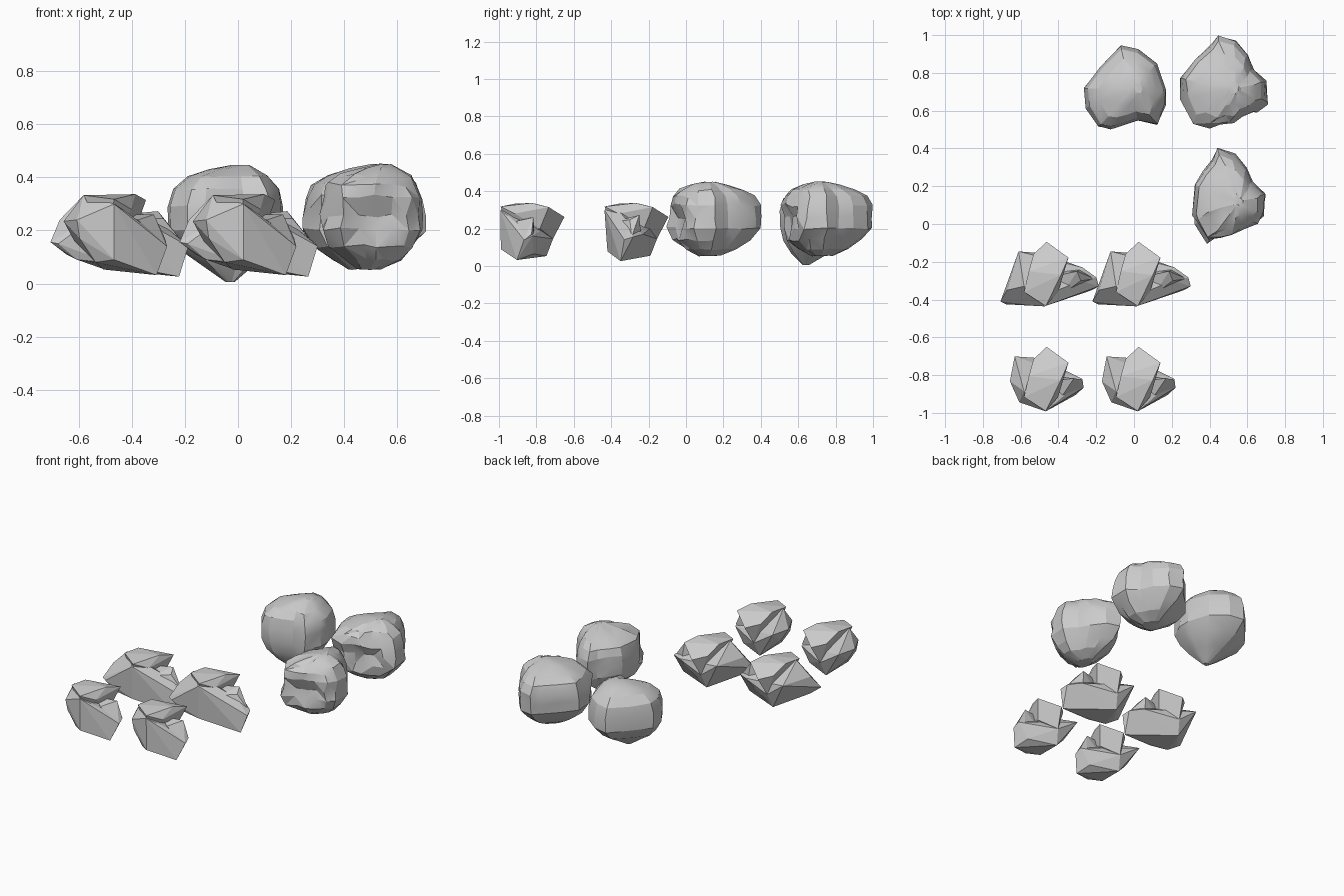
import bpy, bmesh, math, random
from mathutils import Vector

if "Cube" in bpy.data.objects:
    bpy.data.objects.remove(bpy.data.objects["Cube"])


def link(name, bm):
    bmesh.ops.recalc_face_normals(bm, faces=bm.faces)
    me = bpy.data.meshes.new(name)
    bm.to_mesh(me)
    bm.free()
    ob = bpy.data.objects.new(name, me)
    bpy.context.collection.objects.link(ob)
    return ob


def hull(name, pts):
    bm = bmesh.new()
    for p in pts:
        bm.verts.new(p)
    r = bmesh.ops.convex_hull(bm, input=bm.verts)
    junk = {v for v in r["geom_interior"] + r["geom_unused"] if isinstance(v, bmesh.types.BMVert)}
    bmesh.ops.delete(bm, geom=list(junk), context='VERTS')
    bmesh.ops.dissolve_limit(bm, angle_limit=math.radians(6), verts=bm.verts, edges=bm.edges)
    return link(name, bm)


def chipped_stone(name, parts):
    """Faceted stone: several convex chunks joined into one."""
    base = hull(name, parts[0])
    for pts in parts[1:]:
        chunk = hull("chunk", pts)
        m = base.modifiers.new("join", 'BOOLEAN')
        m.operation, m.solver, m.object = 'UNION', 'EXACT', chunk
        me = bpy.data.meshes.new_from_object(
            base.evaluated_get(bpy.context.evaluated_depsgraph_get()))
        base.modifiers.clear()
        base.data = me
        bpy.data.objects.remove(chunk)
        bpy.context.view_layer.update()
    return base


def copy_at(ob, name, offset):
    c = bpy.data.objects.new(name, ob.data)
    c.location = offset
    bpy.context.collection.objects.link(c)


# overhanging cap shared by the four small stones
cap = [(.02, -.435, .318), (-.095, -.36, .333), (-.07, -.25, .333), (.10, -.27, .337),
       (.14, -.178, .315), (.024, -.094, .262), (-.045, -.16, .28), (.10, -.225, .20),
       (.085, -.36, .28), (.03, -.165, .17), (.0, -.155, .145), (.0, -.38, .15)]

# long stones
long_body = [(-.22, -.41, .156), (-.19, -.425, .15), (-.185, -.35, .24), (-.124, -.145, .24),
             (-.095, -.33, .333), (.013, -.436, .30), (-.16, -.38, .11),
             (-.02, -.19, .055), (.005, -.42, .078), (-.12, -.41, .09), (.06, -.36, .30),
             (.124, -.38, .07), (.205, -.30, .22), (.288, -.283, .155), (.30, -.33, .141),
             (.265, -.35, .026), (.19, -.33, .04), (.0, -.155, .145), (.214, -.23, .17)]
long_lobe = [(.186, -.25, .273), (.205, -.30, .246), (.28, -.29, .155), (.11, -.37, .24),
             (.05, -.25, .12), (.05, -.28, .26), (.2, -.24, .16)]
e = chipped_stone("long_stone_right", [long_body, cap, long_lobe])
copy_at(e, "long_stone_left", (-.487, 0, 0))

# short stones
short_body = [(-.17, -.277, .235), (-.145, -.145, .24), (-.12, -.388, .24), (-.11, -.38, .17),
              (-.095, -.33, .333), (.02, -.436, .30), (-.05, -.38, .08), (-.13, -.26, .16),
              (-.02, -.19, .053), (.02, -.434, .09), (.066, -.398, .10), (.066, -.398, .27),
              (.124, -.376, .06), (.214, -.265, .16), (.22, -.31, .14),
              (.18, -.348, .032), (.15, -.26, .065), (.0, -.155, .145)]
short_lobe = [(.17, -.26, .26), (.212, -.27, .17), (.218, -.31, .14), (.11, -.35, .24),
              (.03, -.25, .12), (.03, -.28, .26), (.17, -.26, .14)]
g = chipped_stone("short_stone_right", [short_body, cap, short_lobe])
g.location.y = -.556
copy_at(g, "short_stone_left", (-.487, -.556, 0))


# rounded boulders: plan outline stacked through a height profile
def boulder(name, outline, centre, levels, jitter, seed, angle, bowl=None):
    rnd = random.Random(seed)
    cx, cy = centre
    bm = bmesh.new()
    rings = []
    for z, s, dx, dy in levels:
        ring = []
        for x, y in outline:
            amp = jitter * min(1, s + .1) * (1.0 if y < cy else .5)
            k = s * (1 + rnd.uniform(-3, 1) * amp)
            # sideways shift follows the outline tangent
            t = Vector((-(y - cy), x - cx, 0)) * s * rnd.uniform(-2, 2) * amp
            p = t + Vector((cx + dx + (x - cx) * k, cy + dy + (y - cy) * k,
                            z + rnd.uniform(-.4, .4) * amp))
            if bowl and p.y < cy:
                bx, bz, rad, depth = bowl
                d = math.hypot(p.x - bx, p.z - bz) / rad
                if d < 1:
                    p.y += depth * (1 - d * d)
            ring.append(bm.verts.new(p))
        rings.append(ring)
    n = len(outline)
    for a, b in zip(rings, rings[1:]):
        for i in range(n):
            j = (i + 1) % n
            if rnd.random() < .5:
                tris = (a[i], a[j], b[j]), (a[i], b[j], b[i])
            else:
                tris = (a[i], a[j], b[i]), (a[j], b[j], b[i])
            for f in tris:
                bm.faces.new(f)
    bm.faces.new(rings[0])
    bm.faces.new(rings[-1])
    bmesh.ops.triangulate(bm, faces=[f for f in bm.faces if len(f.verts) > 4])
    ob = link(name, bm)
    bpy.ops.object.select_all(action='DESELECT')
    ob.select_set(True)
    bpy.context.view_layer.objects.active = ob
    bpy.ops.object.shade_smooth_by_angle(angle=math.radians(angle))


smooth_outline = [(-.07, .945), (.024, .926), (.124, .85), (.172, .71), (.168, .633),
                  (.124, .525), (.024, .545), (-.05, .52), (-.124, .497), (-.19, .51),
                  (-.257, .617), (-.264, .72), (-.18, .83)]
boulder("smooth_boulder", smooth_outline, (-.05, .71),
        [(.006, .08, .02, -.07), (.07, .46, .01, -.05), (.13, .80, 0, -.02), (.20, 1, 0, 0),
         (.29, 1, 0, 0), (.355, .92, 0, 0), (.405, .70, .01, 0), (.43, .42, .03, .01),
         (.447, .15, .06, .01)], .012, 3, 22)

rough_levels = [(.055, .24, 0, -.01), (.09, .55, .01, -.01), (.14, .82, 0, -.01), (.20, 1, 0, 0),
                (.26, 1, 0, 0), (.325, .98, 0, 0), (.375, .87, 0, 0), (.408, .68, .02, -.01),
                (.433, .40, .04, -.01), (.45, .13, .06, -.01)]
rough_outline = [(.45, 1.003), (.537, .975), (.605, .90), (.635, .82), (.70, .755), (.705, .64),
                 (.65, .59), (.58, .56), (.526, .51), (.46, .51), (.40, .50), (.304, .538),
                 (.245, .67), (.245, .776), (.32, .87), (.415, .955)]
boulder("rough_boulder_back", rough_outline, (.47, .73), rough_levels, .026, 8, 18,
        (.50, .24, .11, .06))

narrow_outline = [(.447, .405), (.53, .375), (.60, .30), (.63, .225), (.70, .157), (.695, .05),
                  (.65, -.005), (.58, -.045), (.52, -.085), (.46, -.095), (.383, -.10),
                  (.325, .0), (.305, .04), (.325, .21), (.365, .28), (.415, .345)]
boulder("rough_boulder_front", narrow_outline, (.49, .13), rough_levels, .026, 5, 18,
        (.51, .24, .11, .06))
